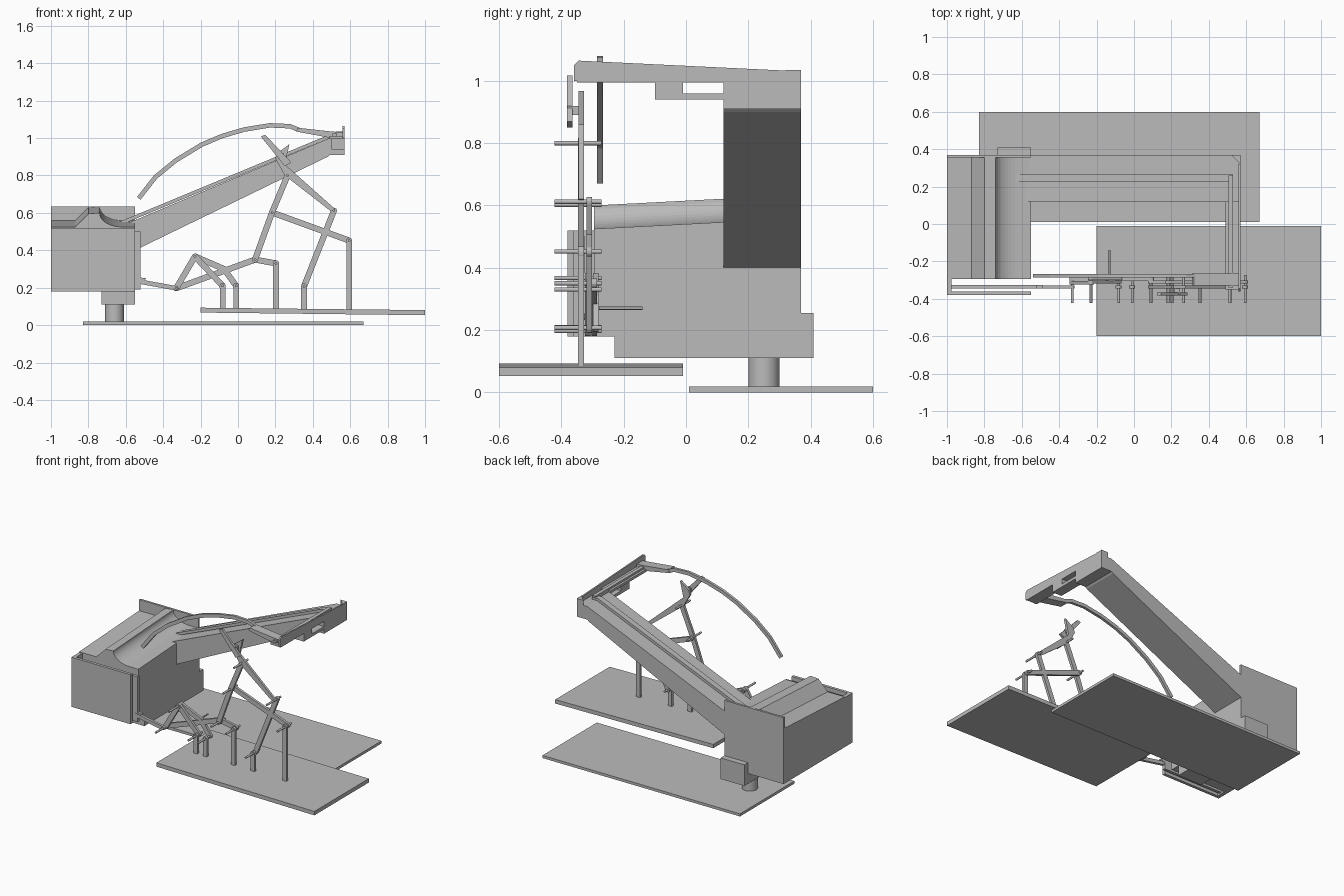
import bpy, bmesh, math
from mathutils import Vector, Matrix

cube = bpy.data.objects.get("Cube")
if cube:
    bpy.data.objects.remove(cube, do_unlink=True)

grey = bpy.data.materials.new("plain grey")
grey.use_nodes = True
tone = (0.5, 0.5, 0.5, 1)
grey.diffuse_color = tone
grey.node_tree.nodes["Principled BSDF"].inputs["Base Color"].default_value = tone


def finish(name, bm):
    bmesh.ops.recalc_face_normals(bm, faces=bm.faces)
    mesh = bpy.data.meshes.new(name)
    bm.to_mesh(mesh)
    bm.free()
    mesh.materials.append(grey)
    ob = bpy.data.objects.new(name, mesh)
    bpy.context.collection.objects.link(ob)
    return ob


def prism(name, pts, a, b, axis="y", shear=0):
    """Extrude a 2D outline from a to b; shear lifts z along y."""
    place = {"x": lambda p, d: (d, p[0], p[1]),
             "y": lambda p, d: (p[0], d, p[1] + shear * (d - a)),
             "z": lambda p, d: (p[0], p[1], d)}[axis]
    bm = bmesh.new()
    rings = [[bm.verts.new(place(p, d)) for p in pts] for d in (a, b)]
    for ring in rings:
        bm.faces.new(ring)
    for i in range(len(pts)):
        j = (i + 1) % len(pts)
        bm.faces.new((rings[0][i], rings[0][j], rings[1][j], rings[1][i]))
    return finish(name, bm)


def box(name, x, y, z):
    return prism(name, [(x[0], z[0]), (x[1], z[0]), (x[1], z[1]), (x[0], z[1])], *y)


def cylinder(name, centre, r, length, along_y=False, sides=32):
    bm = bmesh.new()
    turn = Matrix.Rotation(math.pi / 2, 4, "X") if along_y else Matrix()
    bmesh.ops.create_cone(bm, cap_ends=True, segments=sides, radius1=r, radius2=r,
                          depth=length, matrix=Matrix.Translation(centre) @ turn)
    ob = finish(name, bm)
    bpy.ops.object.select_all(action="DESELECT")
    ob.select_set(True)
    bpy.context.view_layer.objects.active = ob
    bpy.ops.object.shade_smooth_by_angle()
    return ob


def link(name, p, q, y, r=0.016, t=0.018):
    """Flat bar with rounded ends between two joints in the xz plane."""
    p, q = Vector(p), Vector(q)
    base = math.atan2(q.y - p.y, q.x - p.x)
    pts = []
    for c, start in ((q, -0.5), (p, 0.5)):
        for k in range(7):
            a = base + (start + k / 6) * math.pi
            pts.append((c.x + r * math.cos(a), c.y + r * math.sin(a)))
    prism(name, pts, y - t / 2, y + t / 2)


# Base plates
box("rear_plate", (-0.83, 0.67), (0.01, 0.6), (0, 0.018))
prism("front_plate", [(-0.2, 0.067), (1, 0.053), (1, 0.08), (-0.2, 0.093)], -0.6, -0.01)

# Housing on its pedestal
cylinder("pedestal", (-0.66, 0.25, 0.063), 0.05, 0.1)
box("foot_block", (-0.73, -0.55), (-0.23, 0.41), (0.11, 0.255))
box("housing", (-1, -0.55), (-0.295, 0.37), (0.18, 0.52))
box("housing_back_wall", (-1, -0.55), (0.355, 0.37), (0.5, 0.635))
box("housing_front_panel", (-1, -0.55), (-0.38, -0.36), (0.18, 0.52))
box("housing_middle_panel", (-1, -0.52), (-0.345, -0.325), (0.19, 0.5))
box("housing_end_panel", (-1, -0.975), (-0.38, -0.29), (0.18, 0.52))

# Sloping lid with a ridge and a hollow flank
hollow = [(-0.74 + 0.12 * (1 - math.cos(a)), 0.6 - 0.075 * math.sin(a))
          for a in [k * math.pi / 20 for k in range(11)]]
prism("lid", [(-1, 0.45), (-1, 0.525), (-0.87, 0.525), (-0.8, 0.595)] + hollow
      + [(-0.55, 0.525), (-0.55, 0.45)], -0.295, 0.36, shear=0.052)

# Rising arm and its top rib
prism("arm", [(-0.6, 0.376), (0.48, 0.9), (0.49, 0.91), (0.57, 0.91), (0.57, 1.0),
              (0.49, 1.0), (-0.6, 0.54)], 0.12, 0.37)
prism("arm_rib", [(-0.64, 0.53), (0.49, 1.0), (0.53, 1.0), (0.53, 1.015),
                  (0.48, 1.015), (-0.64, 0.55)], 0.225, 0.265)

# Cross beam at the arm tip
box("cross_beam", (0.49, 0.57), (-0.35, 0.12), (0.995, 1.012))
box("beam_rib", (0.505, 0.53), (-0.34, 0.26), (1.0, 1.025))
prism("beam_wall", [(-0.36, 1.0), (0.32, 1.0), (0.32, 1.033), (-0.345, 1.065), (-0.36, 1.05)],
      0.56, 0.57, "x")
prism("beam_corner", [(0.52, 0.37), (0.57, 0.37), (0.57, 0.32)], 1.0, 1.035, "z")
box("beam_tab", (0.5, 0.57), (-0.1, -0.01), (0.94, 1.0))
box("beam_tab_floor", (0.5, 0.57), (-0.01, 0.12), (0.94, 0.96))
prism("beam_nose", [(0.31, 1.035), (0.5, 1.0), (0.56, 1.0), (0.56, 1.03), (0.5, 1.035),
                    (0.32, 1.055)], -0.33, -0.265)

# Long curved ribbon
outer = [(-0.54, 0.685), (-0.45, 0.8), (-0.34, 0.89), (-0.2, 0.975), (-0.09, 1.022),
         (0.03, 1.057), (0.17, 1.08), (0.28, 1.075), (0.33, 1.055)]
inner = []
for i, p in enumerate(outer):
    d = Vector(outer[min(i + 1, len(outer) - 1)]) - Vector(outer[max(i - 1, 0)])
    d.normalize()
    inner.append((p[0] + 0.024 * d.y, p[1] - 0.024 * d.x))
prism("curved_ribbon", outer + inner[::-1], -0.285, -0.267)

# Joints of the linkage, as x and z
J = {"a": (-0.082, 0.21), "b": (-0.01, 0.21), "c": (0.203, 0.33), "d": (0.353, 0.207),
     "e": (0.594, 0.452), "knee": (0.513, 0.612), "mid": (0.182, 0.602), "top": (0.265, 0.8),
     "low": (0.091, 0.35), "toe": (-0.33, 0.197), "peak": (-0.23, 0.367), "bend": (-0.075, 0.3)}
Y = -0.337

# Posts standing on the front plate
for k in "abcde":
    x, z = J[k]
    box("post_" + k, (x - 0.015, x + 0.015), (Y - 0.009, Y + 0.009), (0.075, z))
    link("post_head_" + k, (x, z - 0.01), (x, z), Y)

# Bars between joints, in two layers
for p, q, y in (("d", "knee", -0.31), ("e", "mid", -0.31), ("low", "mid", Y), ("mid", "top", Y),
                ("c", "low", -0.31), ("low", "toe", -0.295), ("toe", "peak", -0.315),
                ("peak", "a", -0.31), ("peak", "bend", -0.29), ("bend", "b", -0.29)):
    link("bar_%s_%s" % (p, q), J[p], J[q], y)

# Pins through the joints
for k, (x, z) in J.items():
    if k != "bend":
        cylinder("pin_" + k, (x, -0.347, z), 0.007, 0.15, True, 16)
cylinder("rear_pin", (-0.13, -0.21, 0.27), 0.005, 0.14, True, 16)

# Hooked coupler to the housing
link("coupler", J["toe"], (-0.54, 0.235), Y, 0.012)
prism("coupler_hook", [(-0.55, 0.225), (-0.5, 0.24), (-0.49, 0.252), (-0.55, 0.255)], -0.345, -0.325)

# Tapered lever with spike and forked blade
prism("tapered_lever", [(0.2, 0.89), (0.25, 0.8), (0.5, 0.606), (0.52, 0.62), (0.25, 0.86),
                        (0.275, 0.967), (0.21, 0.92)], -0.345, -0.328)
prism("blade", [(0.122, 1.008), (0.145, 1.018), (0.285, 0.87), (0.25, 0.85)], -0.382, -0.365)
box("blade_spacer", (0.215, 0.245), (-0.38, -0.33), (0.89, 0.92))
